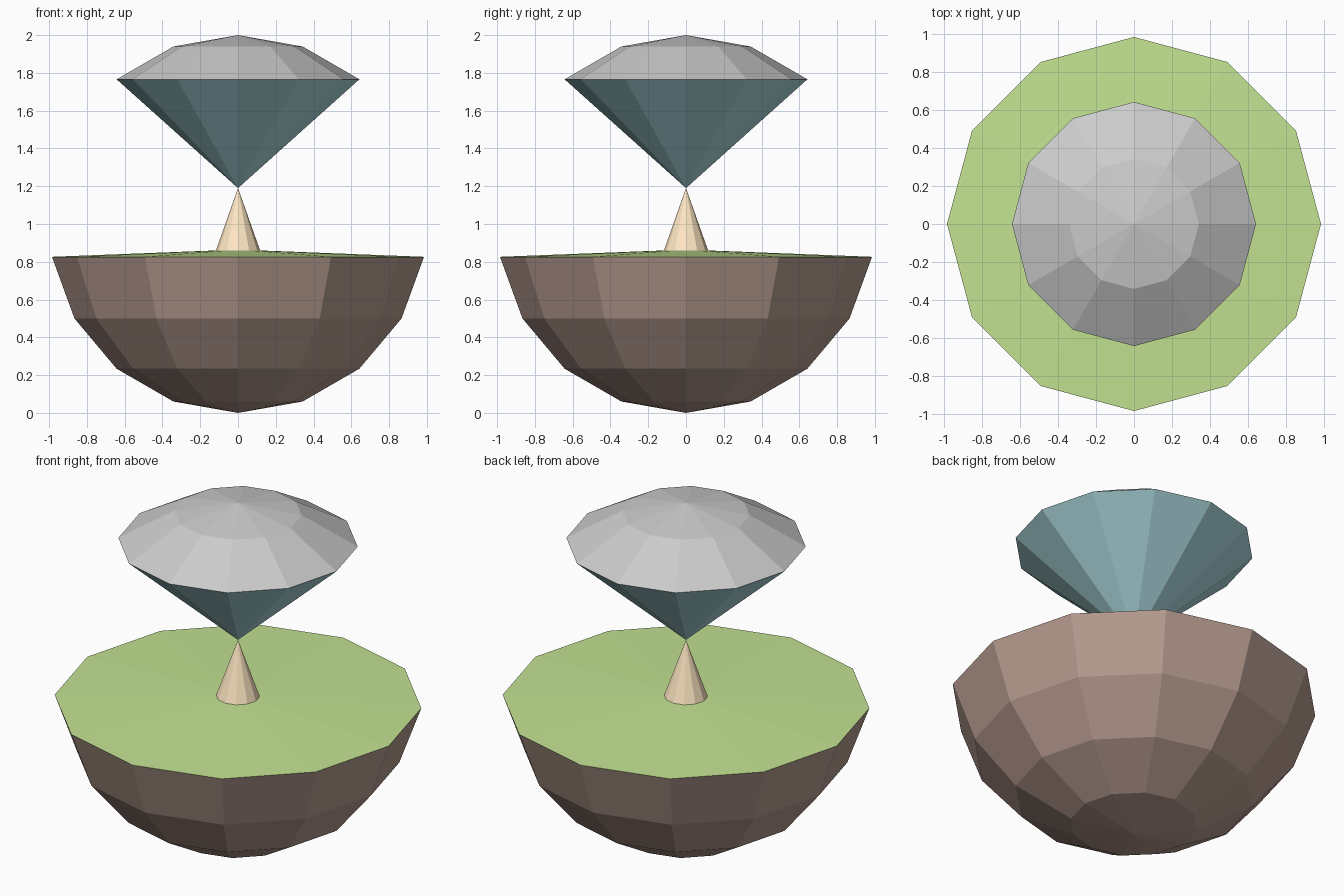
import bpy, bmesh, math

if "Cube" in bpy.data.objects:
    bpy.data.objects.remove(bpy.data.objects["Cube"])

SIDES = 12


def on_sphere(deg):
    """Profile point on the unit sphere resting on the floor, angle from its bottom."""
    a = math.radians(deg)
    return (math.sin(a), 1 - math.cos(a))


def lathe(name, profile, color=None):
    """Spin (radius, z) points listed bottom to top; radius 0 makes a pole."""
    bm = bmesh.new()
    rings = []
    for r, z in profile:
        if r < 1e-5:
            rings.append([bm.verts.new((0, 0, z))] * SIDES)
        else:
            rings.append([bm.verts.new((r * math.cos(math.tau * i / SIDES),
                                        r * math.sin(math.tau * i / SIDES), z))
                          for i in range(SIDES)])
    for low, high in zip(rings, rings[1:]):
        for i in range(SIDES):
            j = (i + 1) % SIDES
            quad = [low[i], low[j], high[j], high[i]]
            bm.faces.new(list(dict.fromkeys(quad)))
    mesh = bpy.data.meshes.new(name)
    bm.to_mesh(mesh)
    bm.free()
    obj = bpy.data.objects.new(name, mesh)
    bpy.context.collection.objects.link(obj)
    if color:
        mat = bpy.data.materials.new(name + "_color")
        mat.diffuse_color = (*color, 1)
        mat.use_nodes = True
        mat.node_tree.nodes["Principled BSDF"].inputs["Base Color"].default_value = mat.diffuse_color
        mesh.materials.append(mat)
    return obj


rim = on_sphere(80)
brim = on_sphere(140)
trunk_base = (0.117, 0.86)
tip = (0, 1.19)

# Rounded earth bowl
lathe("soil", [on_sphere(d) for d in (0, 20, 40, 60, 80)], (0.475, 0.333, 0.282))
# Slightly raised grass top
lathe("grass", [rim, trunk_base], (0.545, 0.765, 0.29))
# Pointed stem
lathe("stem", [trunk_base, tip], (1.0, 0.8, 0.55))
# Inverted cone under the cap
lathe("cap_underside", [tip, brim], (0.42, 0.70, 0.74))
# Grey faceted cap
lathe("cap_top", [brim, on_sphere(160), on_sphere(180)])
